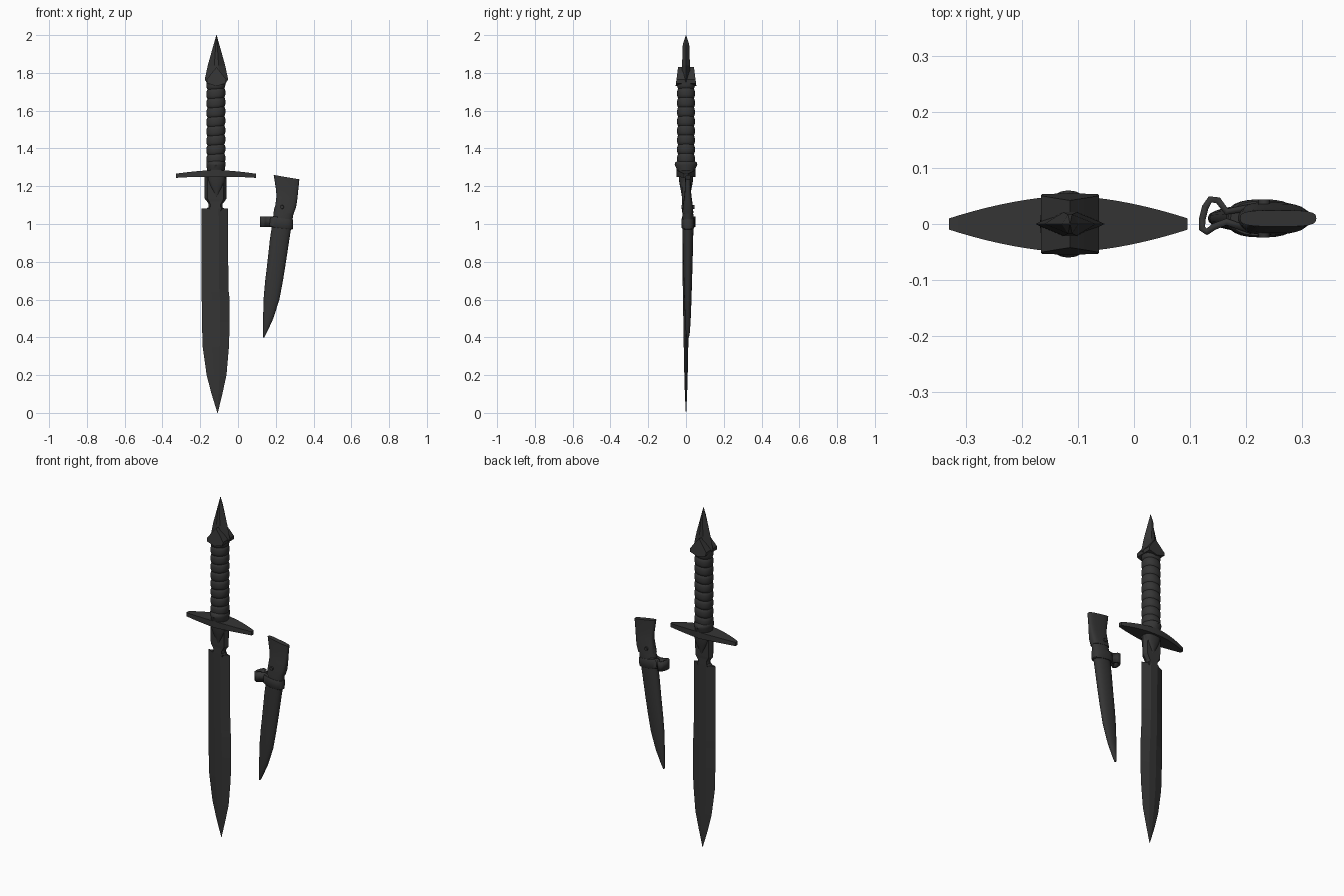
import bpy, bmesh, math

if "Cube" in bpy.data.objects:
    bpy.data.objects.remove(bpy.data.objects["Cube"])

mat = bpy.data.materials.new("dark_gunmetal")
mat.diffuse_color = (0.035, 0.035, 0.035, 1)
mat.use_nodes = True
mat.node_tree.nodes["Principled BSDF"].inputs["Base Color"].default_value = mat.diffuse_color
CX = -0.114  # dagger axis


def finish(name, bm, angle=None):
    bmesh.ops.remove_doubles(bm, verts=bm.verts, dist=1e-5)
    bmesh.ops.recalc_face_normals(bm, faces=bm.faces)
    me = bpy.data.meshes.new(name)
    bm.to_mesh(me)
    bm.free()
    me.materials.append(mat)
    if angle:
        me.polygons.foreach_set("use_smooth", [True] * len(me.polygons))
        me.set_sharp_from_angle(angle=math.radians(angle))
    ob = bpy.data.objects.new(name, me)
    bpy.context.collection.objects.link(ob)
    return ob


def loft(name, rings, angle=None):
    bm = bmesh.new()
    rows = [[bm.verts.new(p) for p in r] for r in rings]
    n = len(rows[0])
    for a, b in zip(rows, rows[1:]):
        for i in range(n):
            j = (i + 1) % n
            bm.faces.new((a[i], a[j], b[j], b[i]))
    bm.faces.new(rows[0])
    bm.faces.new(rows[-1])
    return finish(name, bm, angle)


def oval(z, left, right, ry, cy=0.0, n=24, power=1.0, slope=0.0):
    """Horizontal superellipse ring, optionally tilted along x."""
    c, rx, ring = (left + right) / 2, (right - left) / 2, []
    for i in range(n):
        t = 2 * math.pi * i / n
        x, y = math.cos(t), math.sin(t)
        x = math.copysign(abs(x) ** power, x) * rx
        y = math.copysign(abs(y) ** power, y) * ry
        ring.append((c + x, cy + y, z + slope * x))
    return ring


def hexa(z, left, right, t, flat=0.3):
    """Blade section: two cutting edges and a flat centre."""
    c, w = (left + right) / 2, (right - left) / 2 * flat
    return [(left, 0, z), (c - w, -t, z), (c + w, -t, z),
            (right, 0, z), (c + w, t, z), (c - w, t, z)]


# Blade with notch and ricasso
loft("blade", [hexa(*s) for s in [
    (0, -.109, -.107, .001), (.1, -.140, -.083, .006), (.2, -.166, -.061, .009),
    (.35, -.187, -.048, .012), (.48, -.191, -.044, .014), (.6, -.192, -.044, .016),
    (.64, -.192, -.049, .017), (.8, -.193, -.052, .018), (1.083, -.193, -.053, .020)]])
loft("ricasso", [hexa(*s, flat=.75) for s in [
    (1.07, -.152, -.084, .018), (1.083, -.165, -.075, .020), (1.09, -.155, -.083, .020),
    (1.105, -.155, -.083, .020), (1.12, -.165, -.071, .020), (1.135, -.177, -.061, .021),
    (1.26, -.177, -.061, .024)]])

# Pointed langet below the guard
loft("langet", [oval(z, CX - w, CX + w, t, n=16, power=.7) for z, w, t in [
    (1.145, .003, .022), (1.17, .020, .026), (1.20, .036, .032), (1.23, .048, .037), (1.26, .052, .039)]], 40)

# Crossguard drooping at the ends
rings = []
for i in range(-12, 13):
    u = i / 12
    x, a = CX - .003 + .2125 * u, abs(u)
    w = .01 + .04 * (1 - a ** 1.7)
    h, zc = .019 - .008 * a, 1.267 - .012 * u * u
    rings.append([(x, -w, zc - h), (x, w, zc - h), (x, w, zc + h), (x, -w, zc + h)])
loft("crossguard", rings, 35)

# Collar above the guard
loft("grip_collar", [oval(z, CX - .003 - w, CX - .003 + w, t) for z, w, t in [
    (1.27, .045, .048), (1.295, .048, .050), (1.312, .051, .060), (1.325, .051, .057), (1.335, .045, .045)]], 40)

# Ribbed grip: rounded bands separated by grooves
rings, bands, z0, z1 = [], 9, 1.32, 1.765
step = (z1 - z0) / bands
for b in range(bands):
    for f, r in [(0, .88), (.1, .95), (.3, 1), (.7, 1), (.9, .95)]:
        rings.append(oval(z0 + (b + f) * step, CX - .003 - .05 * r, CX - .003 + .05 * r,
                          .047 * r, power=.9, slope=.08))
loft("grip", rings, 40)

# Spear-shaped pommel
loft("pommel_spike", [hexa(z, CX - w, CX + w, t, .25) for z, w, t in [
    (1.74, .046, .02), (1.765, .062, .021), (1.84, .046, .021), (1.95, .015, .017), (2.0, .001, .001)]])
# Arrow-shaped cheek plates, thicker at the bottom
outline = [(-.052, 1.765), (-.05, 1.745), (0, 1.73), (.05, 1.745), (.052, 1.765), (.025, 1.80), (0, 1.83), (-.025, 1.80)]
loft("pommel_cheeks", [[(CX + x, s * (.055 - .13 * (z - 1.73)), z) for x, z in outline] for s in (-1, 1)])

# Sheath body, tapering and curving to its tip
SY = .01
loft("sheath_body", [oval(z, l, r, t, SY, power=.9) for z, l, r, t in [
    (.40, .133, .140, .006), (.43, .132, .155, .011), (.5, .133, .187, .015), (.6, .135, .219, .019),
    (.7, .144, .238, .022), (.8, .156, .254, .025), (.92, .169, .272, .028), (1.02, .184, .288, .030),
    (1.08, .191, .298, .027), (1.12, .204, .308, .018)]], 40)
# Flat belt frog at the top
loft("sheath_frog", [oval(z, l, r, t, SY, power=.6, slope=k) for z, l, r, t, k in [
    (1.06, .192, .295, .029, -.1), (1.10, .199, .308, .026, -.15), (1.14, .204, .314, .020, -.17),
    (1.18, .200, .318, .016, -.17), (1.248, .189, .325, .0145, -.17)]], 40)
# Retaining strap
loft("sheath_strap", [oval(z, l, r, t, SY, power=.8, slope=-.12) for z, l, r, t in [
    (.978, .168, .286, .031), (.982, .164, .290, .034), (1.025, .168, .292, .034), (1.03, .172, .290, .031)]], 40)

# Strap loop on the side of the sheath
path = [(.21, .030), (.165, .022), (.150, .042), (.136, .044), (.127, .030), (.122, .010),
        (.121, -.008), (.130, -.014), (.142, -.005), (.165, .004), (.21, -.012)]
bm = bmesh.new()
cols = [[bm.verts.new((x, y, z)) for z in (.985, 1.04)] for x, y in path]
for a, b in zip(cols, cols[1:]):
    bm.faces.new((a[0], b[0], b[1], a[1]))
loop = finish("strap_loop", bm, 50)
sol = loop.modifiers.new("thickness", "SOLIDIFY")
sol.thickness, sol.offset = .012, 0


# Rivets on both sides of the frog, stitches down the sheath edge
def stud(name, x, z, r, y0, y1):
    loft(name, [[(x + k * r * math.cos(math.tau * i / 12), y, z + k * r * math.sin(math.tau * i / 12))
                 for i in range(12)] for y, k in ((y0, 1), (y1, .7))], 40)


for s, side in ((-1, "front"), (1, "back")):
    stud("rivet_" + side, .232, 1.09, .014, SY, SY + s * .034)
